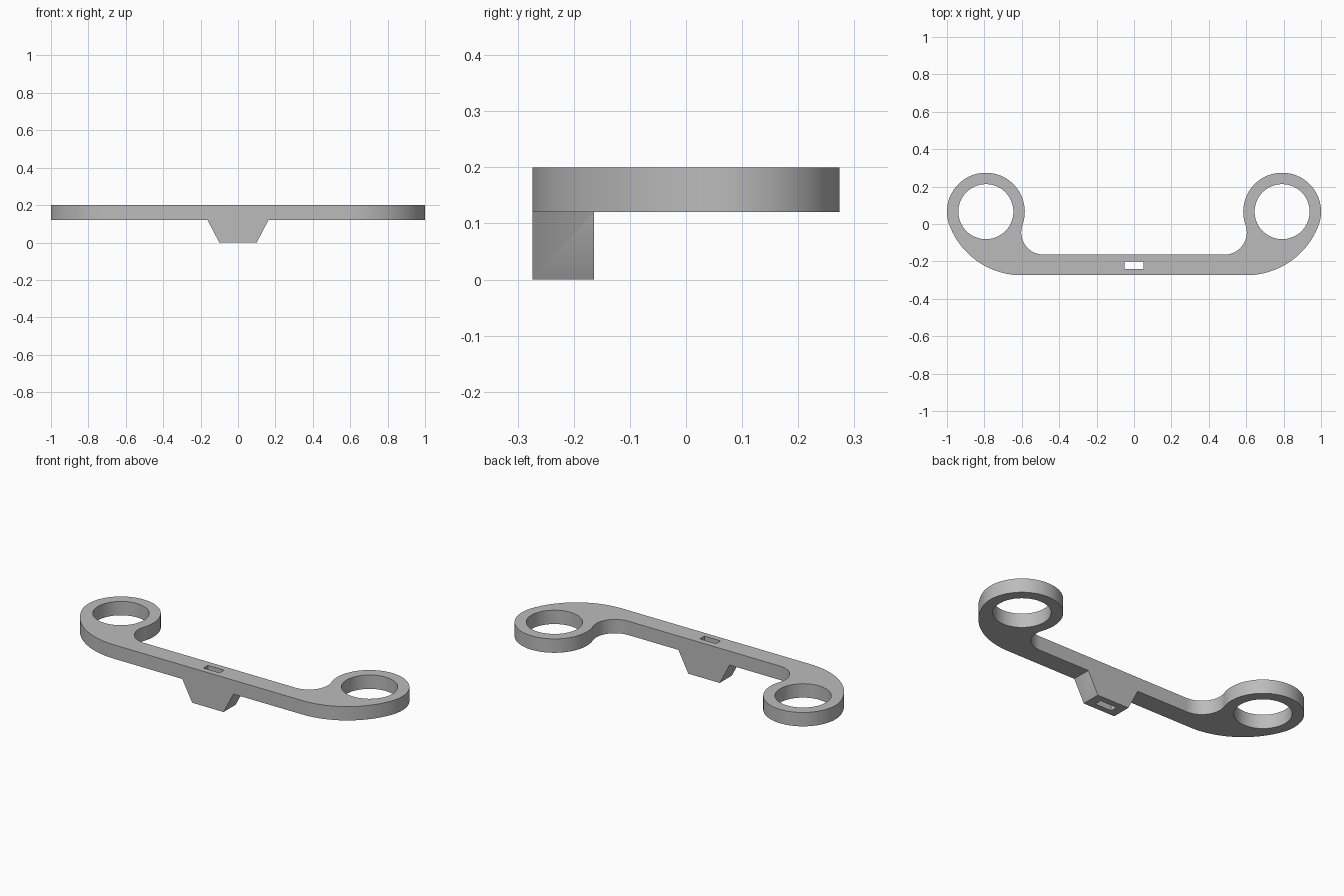
import bpy, bmesh
from math import atan2, cos, sin, pi, sqrt
from mathutils import Matrix, Vector

if "Cube" in bpy.data.objects:
    bpy.data.objects.remove(bpy.data.objects["Cube"])

grey = bpy.data.materials.new("light grey")
grey.use_nodes = True
colour = (0.5, 0.5, 0.5, 1)
grey.diffuse_color = colour
grey.node_tree.nodes["Principled BSDF"].inputs["Base Color"].default_value = colour

FRONT, BACK = -0.274, -0.164          # edges of the crossbar
BOTTOM, TOP = 0.12, 0.2               # plate heights
RING = Vector((0.792, 0.066))
RING_R, HOLE_R, FILLET_R = 0.208, 0.147, 0.12


def arc(centre, radius, start, end, steps):
    return [Vector((centre.x + radius * cos(a), centre.y + radius * sin(a)))
            for a in (start + (end - start) * i / steps for i in range(steps + 1))]


def prism(name, points, depth, matrix=Matrix()):
    """Extrude a flat outline along its local z axis."""
    bm = bmesh.new()
    face = bm.faces.new([bm.verts.new((p[0], p[1], 0)) for p in points])
    out = bmesh.ops.extrude_face_region(bm, geom=[face])
    bmesh.ops.translate(bm, vec=(0, 0, depth),
                        verts=[v for v in out["geom"] if isinstance(v, bmesh.types.BMVert)])
    bm.transform(matrix)
    bmesh.ops.recalc_face_normals(bm, faces=bm.faces)
    mesh = bpy.data.meshes.new(name)
    bm.to_mesh(mesh)
    bm.free()
    mesh.materials.append(grey)
    obj = bpy.data.objects.new(name, mesh)
    bpy.context.collection.objects.link(obj)
    return obj


def combine(target, tool, operation):
    """Apply a boolean and discard the helper."""
    bpy.context.view_layer.objects.active = target
    mod = target.modifiers.new(operation, "BOOLEAN")
    mod.operation, mod.object, mod.solver = operation, tool, "EXACT"
    bpy.ops.object.modifier_apply(modifier=mod.name)
    bpy.data.objects.remove(tool)


# Outer sweep: tangent to the crossbar front and to the ring
sweep_x = 0.6
dx, dy = RING.x - sweep_x, RING.y - FRONT
sweep_r = (dx * dx + dy * dy - RING_R ** 2) / (2 * (dy - RING_R))
sweep = Vector((sweep_x, FRONT + sweep_r))
touch = atan2(RING.y - sweep.y, RING.x - sweep.x)

# Inner fillet: tangent to the crossbar back and to the ring
fillet_y = BACK + FILLET_R
fillet = Vector((RING.x - sqrt((RING_R + FILLET_R) ** 2 - (RING.y - fillet_y) ** 2), fillet_y))
meet = atan2(RING.y - fillet.y, RING.x - fillet.x)

# Half outline, mirrored into the whole plate
half = (arc(sweep, sweep_r, -pi / 2, touch, 24)
        + arc(RING, RING_R, touch, meet + pi, 64)[1:]
        + arc(fillet, FILLET_R, meet, -pi / 2, 24)[1:])
outline = half + [Vector((-p.x, p.y)) for p in reversed(half)]
bracket = prism("bracket", outline, TOP - BOTTOM, Matrix.Translation((0, 0, BOTTOM)))

# Tapered foot under the middle, overlapping into the crossbar
upright = Matrix.Translation((0, BACK, 0)) @ Matrix.Rotation(pi / 2, 4, "X")
foot = [(-0.1, 0), (0.1, 0), (0.163, BOTTOM), (0.163, 0.16), (-0.163, 0.16), (-0.163, BOTTOM)]
combine(bracket, prism("foot", foot, BACK - FRONT, upright), "UNION")

# Ring holes
for side in (-1, 1):
    hole = arc(Vector((side * RING.x, RING.y)), HOLE_R, 0, 2 * pi, 72)[:-1]
    combine(bracket, prism("hole_cutter", hole, 0.4), "DIFFERENCE")

# Slot right through the foot
slot = [(-0.052, -0.241), (0.052, -0.241), (0.052, -0.2), (-0.052, -0.2)]
combine(bracket, prism("slot_cutter", slot, 0.4, Matrix.Translation((0, 0, -0.1))), "DIFFERENCE")

bpy.ops.object.select_all(action="DESELECT")
bracket.select_set(True)
bpy.context.view_layer.objects.active = bracket
bpy.ops.object.shade_smooth_by_angle(angle=pi / 6)
